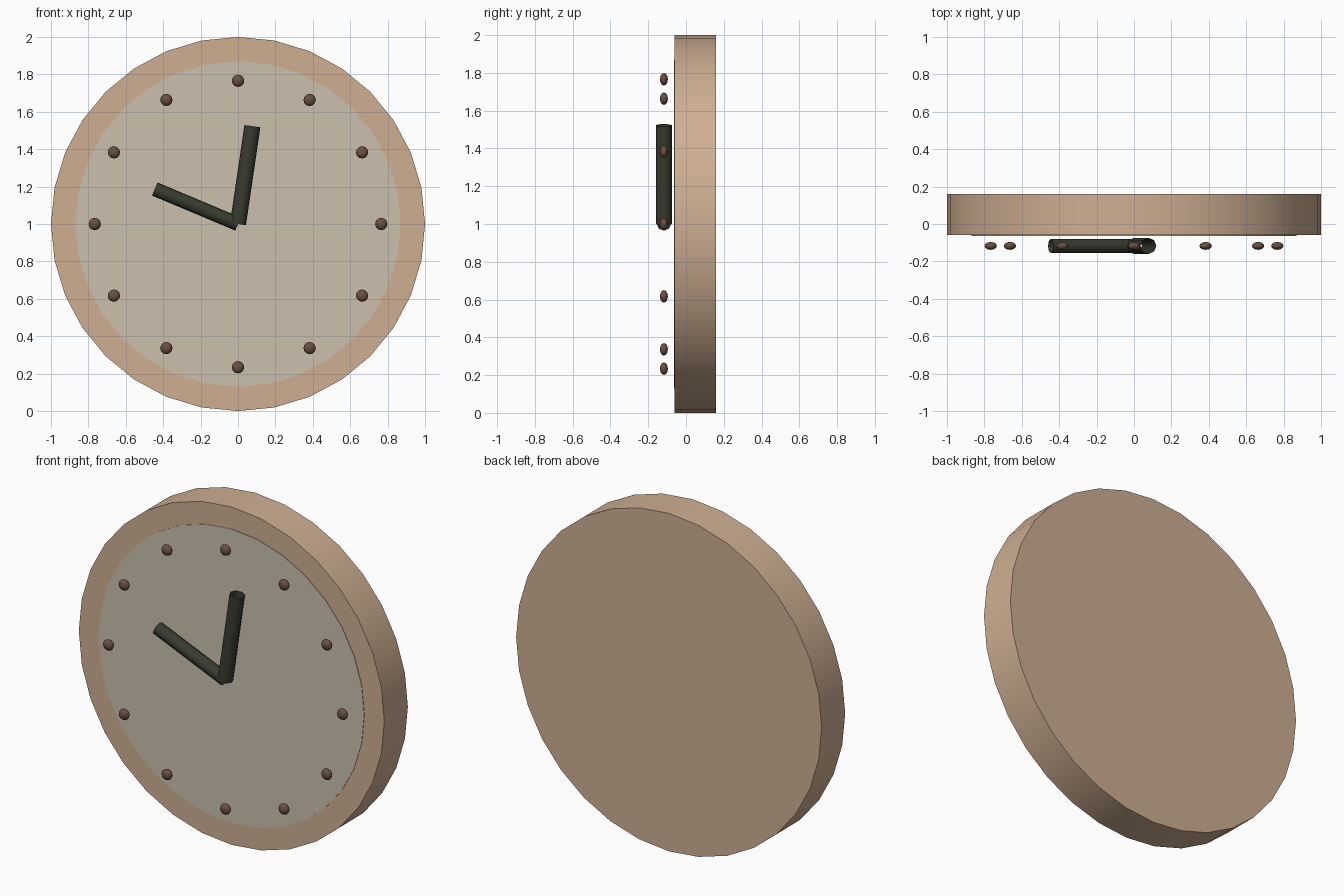
import bpy, math
from mathutils import Vector

if "Cube" in bpy.data.objects:
    bpy.data.objects.remove(bpy.data.objects["Cube"])


def material(name, rgb):
    m = bpy.data.materials.new(name)
    m.diffuse_color = (*rgb, 1)
    m.use_nodes = True
    m.node_tree.nodes["Principled BSDF"].inputs["Base Color"].default_value = m.diffuse_color
    return m


WOOD = material("wood", (0.62, 0.43, 0.29))
CREAM = material("cream", (0.60, 0.53, 0.42))
DARK = material("dark", (0.04, 0.045, 0.03))
BROWN = material("brown", (0.14, 0.08, 0.055))


def finish(name, mat):
    ob = bpy.context.object
    ob.name = name
    ob.data.materials.append(mat)
    bpy.ops.object.transform_apply(location=False, rotation=True, scale=True)
    bpy.ops.object.shade_smooth_by_angle(angle=math.radians(50))
    return ob


def disc(name, radius, y0, y1, mat):
    bpy.ops.mesh.primitive_cylinder_add(
        vertices=32, radius=radius, depth=y1 - y0,
        location=(0, (y0 + y1) / 2, 1), rotation=(math.pi / 2, 0, 0))
    return finish(name, mat)


def hand(name, tip_x, tip_z, radius):
    # open-ended eight-sided tube from the clock centre to the tip
    a, b = Vector((0, -0.117, 1)), Vector((tip_x, -0.117, tip_z))
    d = b - a
    bpy.ops.mesh.primitive_cylinder_add(
        vertices=8, radius=radius, depth=d.length, end_fill_type='NOTHING',
        location=(a + b) / 2, rotation=(0, math.atan2(d.x, d.z), 0))
    return finish(name, DARK)


# Case and dial
disc("clock_case", 1.0, -0.06, 0.16, WOOD)
disc("clock_face", 0.87, -0.063, -0.05, CREAM)

# Hands
hand("minute_hand", 0.077, 1.523, 0.043)
hand("hour_hand", -0.445, 1.187, 0.038)

# Hour markers
for i in range(12):
    t = i * math.pi / 6
    bpy.ops.mesh.primitive_uv_sphere_add(
        segments=12, ring_count=6, radius=0.033,
        location=(0.766 * math.sin(t), -0.117, 1 + 0.766 * math.cos(t)),
        rotation=(math.pi / 2, 0, 0))
    bpy.context.object.scale = (1, 1, 0.64)
    finish(f"hour_marker_{i + 1}", BROWN)
